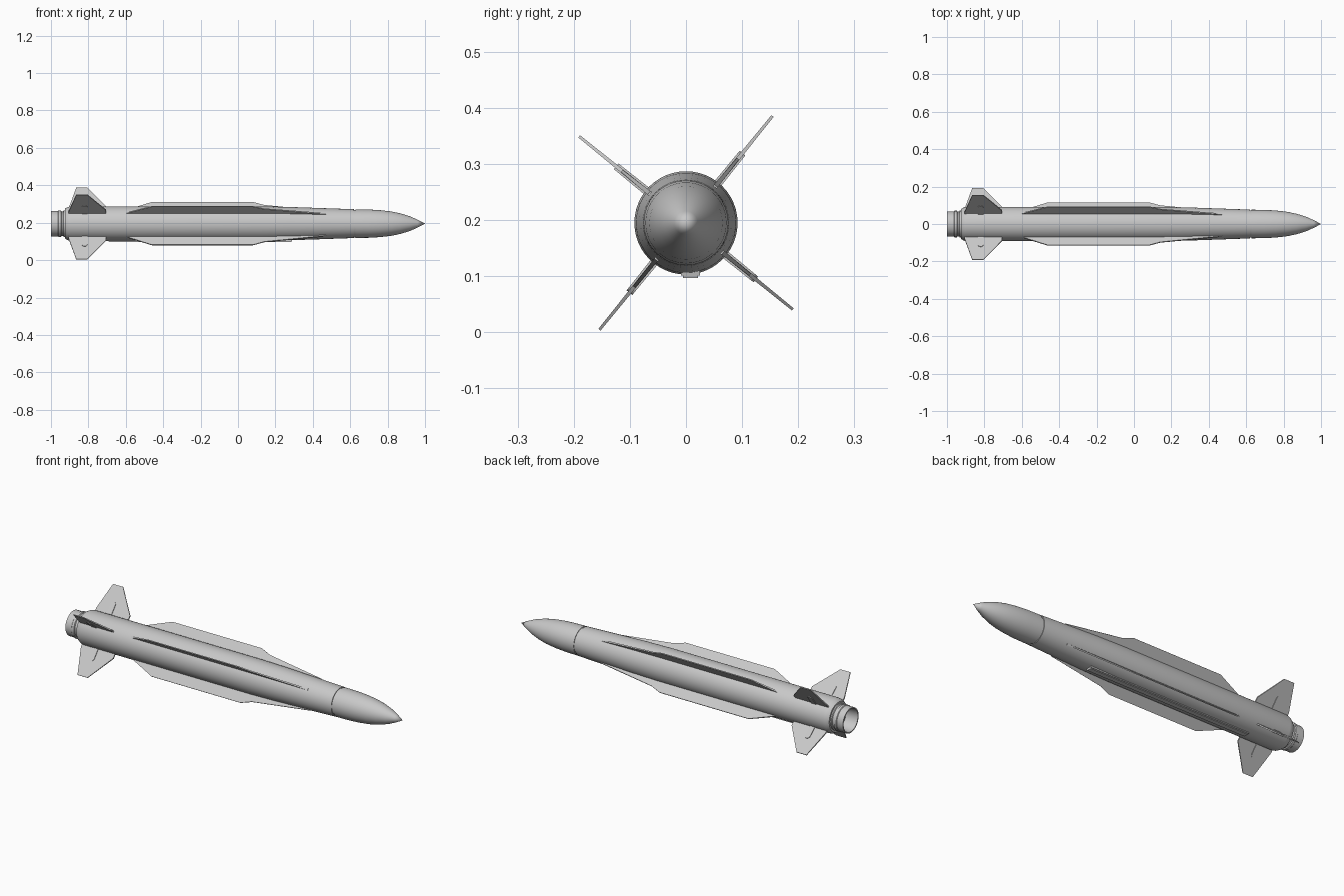
import bpy, bmesh, math
from mathutils import Matrix, Vector

if "Cube" in bpy.data.objects:
    bpy.data.objects.remove(bpy.data.objects["Cube"], do_unlink=True)

AXIS_Z = 0.195
FIN_ANGLES = [51, 141, 231, 321]

grey = bpy.data.materials.new("light grey paint")
grey.use_nodes = True
grey.diffuse_color = (0.58, 0.58, 0.58, 1)
grey.node_tree.nodes["Principled BSDF"].inputs["Base Color"].default_value = (0.58, 0.58, 0.58, 1)


def finish(name, bm, angle=30):
    bmesh.ops.recalc_face_normals(bm, faces=bm.faces)
    mesh = bpy.data.meshes.new(name)
    bm.to_mesh(mesh)
    bm.free()
    mesh.materials.append(grey)
    obj = bpy.data.objects.new(name, mesh)
    bpy.context.collection.objects.link(obj)
    obj.location.z = AXIS_Z
    bpy.ops.object.select_all(action="DESELECT")
    obj.select_set(True)
    bpy.context.view_layer.objects.active = obj
    bpy.ops.object.shade_smooth_by_angle(angle=math.radians(angle))
    return obj


def lathe(name, profile, steps=48):
    """Spin (x, radius) points round the long axis."""
    bm = bmesh.new()
    verts = [bm.verts.new((x, 0, r)) for x, r in profile]
    edges = [bm.edges.new(pair) for pair in zip(verts, verts[1:])]
    bmesh.ops.spin(bm, geom=verts + edges, axis=(1, 0, 0), cent=(0, 0, 0),
                   angle=math.tau, steps=steps, use_merge=False)
    bmesh.ops.remove_doubles(bm, verts=bm.verts, dist=0.0001)
    return finish(name, bm)


def plate(name, outline, root, tip, angle):
    """Plate from (x, radius) points, thinning from root to tip, turned round the axis."""
    bm = bmesh.new()
    low, high = min(p[1] for p in outline), max(p[1] for p in outline)
    sides = []
    for side in (-0.5, 0.5):
        sides.append([bm.verts.new((x, r, side * (root + (tip - root) * (r - low) / (high - low))))
                      for x, r in outline])
        bm.faces.new(sides[-1])
    a, b = sides
    for i in range(len(a)):
        j = (i + 1) % len(a)
        bm.faces.new((a[i], a[j], b[j], b[i]))
    bm.transform(Matrix.Rotation(math.radians(angle), 4, "X"))
    return finish(name, bm)


# Main body, with a tapered front and a stepped tail
lathe("body", [(0.62, 0), (0.62, 0.077), (0.45, 0.083), (0.28, 0.089), (0.12, 0.092),
               (-0.895, 0.092), (-0.91, 0.089), (-0.925, 0.08), (-0.925, 0)])

# Seam and pointed nose
lathe("nose_seam", [(0.61, 0.0735), (0.635, 0.0735)])
lathe("nose_cone", [(0.628, 0), (0.628, 0.0765), (0.70, 0.0755), (0.76, 0.072), (0.82, 0.065),
                    (0.87, 0.0545), (0.92, 0.039), (0.96, 0.021), (1, 0)])

# Hollow grooved nozzle
lathe("nozzle", [(-0.92, 0.071), (-0.932, 0.071), (-0.935, 0.066), (-0.944, 0.066),
                 (-0.947, 0.071), (-0.96, 0.071), (-0.963, 0.068), (-1, 0.068),
                 (-1, 0.062), (-0.93, 0.058), (-0.93, 0)])

strake = [(-0.61, 0.07), (-0.61, 0.087), (-0.46, 0.147), (0.08, 0.147), (0.14, 0.126),
          (0.47, 0.085), (0.47, 0.07)]
fin = [(-0.905, 0.07), (-0.905, 0.105), (-0.865, 0.245), (-0.805, 0.245),
       (-0.705, 0.115), (-0.705, 0.07)]
# Round-ended hinge fairing outline
half = 0.015
hinge = [(-0.82 - half, 0.08)]
hinge += [(-0.82 - half * math.cos(t * math.pi / 8), 0.145 + half * math.sin(t * math.pi / 8))
          for t in range(9)]
hinge += [(-0.82 + half, 0.08)]

for number, angle in enumerate(FIN_ANGLES, 1):
    plate(f"strake_{number}", strake, 0.009, 0.005, angle)
    plate(f"tail_fin_{number}", fin, 0.008, 0.005, angle)
    plate(f"fin_hinge_{number}", hinge, 0.015, 0.013, angle)

# Cable duct along the belly
bm = bmesh.new()
bmesh.ops.create_cube(bm, size=1, matrix=Matrix.Translation(Vector((-0.205, 0.008, -0.088)))
                      @ Matrix.Diagonal((0.99, 0.034, 0.02, 1)))
for v in bm.verts:
    if v.co.z < -0.09:
        v.co.x *= 0.985
lower = [e for e in bm.edges if all(v.co.z < -0.09 for v in e.verts)
         and abs(e.verts[0].co.x - e.verts[1].co.x) > 0.5]
bmesh.ops.bevel(bm, geom=lower, offset=0.004, segments=2, affect="EDGES")
finish("belly_duct", bm)
